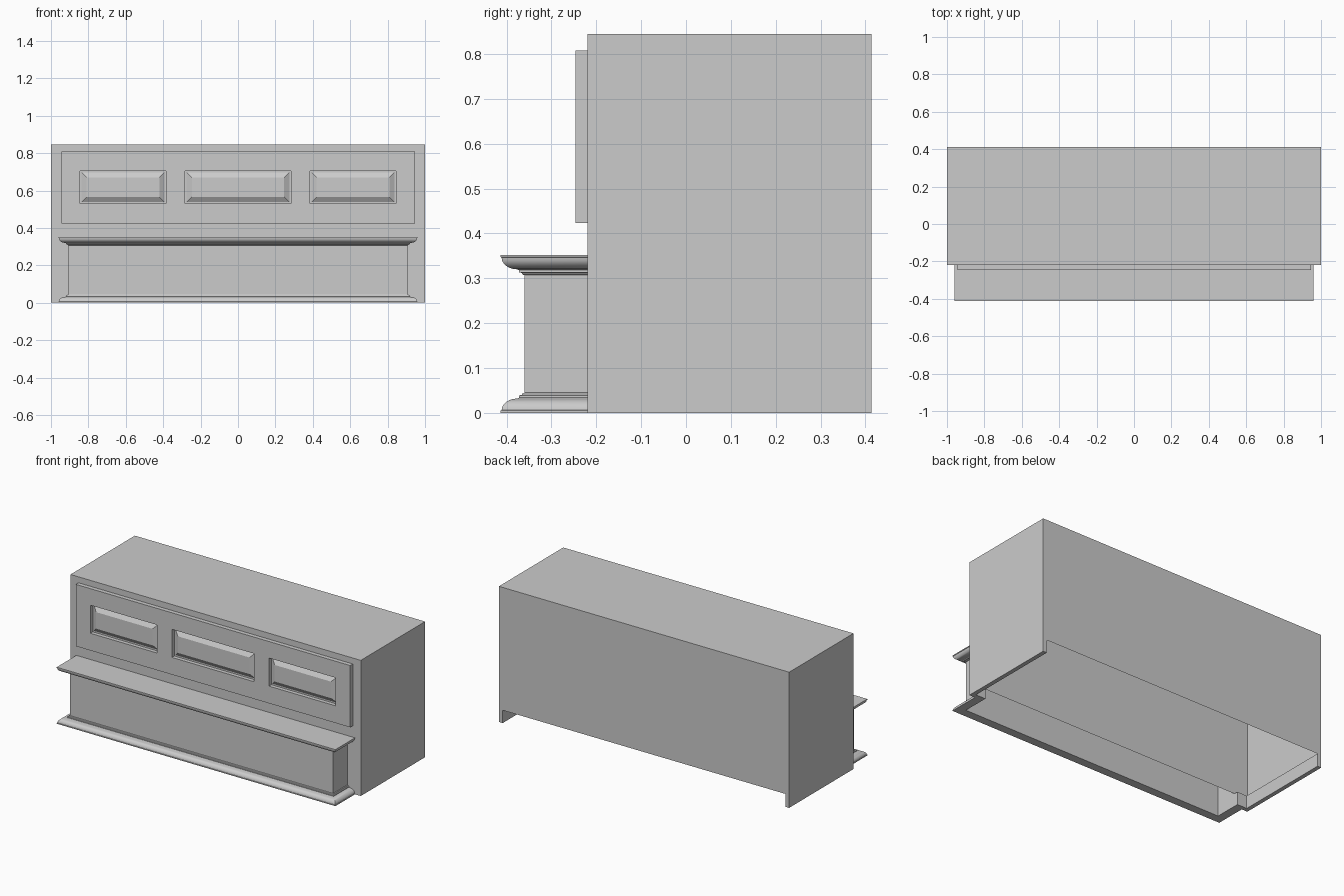
import bpy, bmesh, math

if "Cube" in bpy.data.objects:
    bpy.data.objects.remove(bpy.data.objects["Cube"], do_unlink=True)

grey = bpy.data.materials.new("plain grey")
grey.diffuse_color = (0.6, 0.6, 0.6, 1)
grey.use_nodes = True
grey.node_tree.nodes["Principled BSDF"].inputs["Base Color"].default_value = (0.6, 0.6, 0.6, 1)


def finish(name, bm):
    bmesh.ops.remove_doubles(bm, verts=bm.verts, dist=0.0002)
    bmesh.ops.recalc_face_normals(bm, faces=bm.faces)
    mesh = bpy.data.meshes.new(name)
    bm.to_mesh(mesh)
    bm.free()
    mesh.materials.append(grey)
    obj = bpy.data.objects.new(name, mesh)
    bpy.context.collection.objects.link(obj)
    bpy.ops.object.select_all(action="DESELECT")
    obj.select_set(True)
    bpy.context.view_layer.objects.active = obj
    bpy.ops.object.shade_smooth_by_angle(angle=math.radians(30))
    return obj


def loft(bm, rings, closed=True, cap=False):
    """Bridge point rings in order, optionally filling the last one."""
    rows = [[bm.verts.new(p) for p in ring] for ring in rings]
    n = len(rows[0])
    for a, b in zip(rows, rows[1:]):
        for i in range(n if closed else n - 1):
            j = (i + 1) % n
            bm.faces.new((a[i], a[j], b[j], b[i]))
    if cap:
        bm.faces.new(rows[-1])


# Cabinet: shell open at the bottom, standing on two L-shaped side feet
FRONT, BACK, TOP, KICK = -0.22, 0.413, 0.845, 0.08
BODY_X, BODY_Y = 0.907, -0.36
bm = bmesh.new()
outline = [(-1, FRONT), (-BODY_X, FRONT), (BODY_X, FRONT), (1, FRONT), (1, BACK), (-1, BACK)]
loft(bm, [[(x, y, z) for x, y in outline] for z in (KICK, TOP)], cap=True)
T = 0.026
foot = [(1, FRONT), (1, BACK), (1 - T, BACK), (1 - T, FRONT + T),
        (BODY_X, FRONT + T), (BODY_X, FRONT)]
for s in (1, -1):
    loft(bm, [[(s * x, y, z) for x, y in foot] for z in (KICK, 0)], cap=True)
finish("cabinet", bm)

# Upper front board with three openings, each holding a raised field
PANEL_Y = -0.246
xs = [-0.945, -0.845, -0.385, -0.283, 0.283, 0.385, 0.845, 0.945]
zs = [0.423, 0.53, 0.705, 0.808]


def rect(x0, x1, z0, z1, y, inset=0):
    x0, x1, z0, z1 = x0 + inset, x1 - inset, z0 + inset, z1 - inset
    return [(x0, y, z0), (x1, y, z0), (x1, y, z1), (x0, y, z1)]


bm = bmesh.new()
for i in range(7):
    for j in range(3):
        cell = (xs[i], xs[i + 1], zs[j], zs[j + 1])
        if j == 1 and i in (1, 3, 5):
            loft(bm, [rect(*cell, PANEL_Y), rect(*cell, FRONT - 0.002),
                      rect(*cell, FRONT - 0.002, 0.008),
                      rect(*cell, PANEL_Y + 0.006, 0.036)], cap=True)
        else:
            bm.faces.new([bm.verts.new(p) for p in rect(*cell, PANEL_Y)])
loft(bm, [rect(xs[0], xs[-1], zs[0], zs[-1], y) for y in (PANEL_Y, FRONT)])
finish("upper_front_panel", bm)


# Lower projecting section: three-sided body with a moulding above and below
def wrap(offset, z):
    x, y = BODY_X + offset, BODY_Y - offset
    return [(-x, FRONT, z), (-x, y, z), (x, y, z), (x, FRONT, z)]


bm = bmesh.new()
loft(bm, [wrap(0, 0), wrap(0, 0.352)], closed=False)
finish("lower_body", bm)

# Moulding profile as (outward offset, height): lip, rounded sweep, small steps
profile = [(0, 0), (0.053, 0), (0.053, 0.005)]
for k in range(7):
    a = math.radians(90 * k / 6)
    profile.append((0.016 + 0.035 * math.cos(a), 0.006 + 0.026 * math.sin(a)))
profile += [(0.012, 0.034), (0.012, 0.039), (0.006, 0.040), (0.004, 0.044), (0, 0.045)]

bm = bmesh.new()
loft(bm, [wrap(o, h) for o, h in profile], closed=False)
finish("base_moulding", bm)

bm = bmesh.new()
loft(bm, [wrap(o, 0.352 - h) for o, h in reversed(profile[1:])], closed=False, cap=True)
finish("ledge_moulding", bm)
